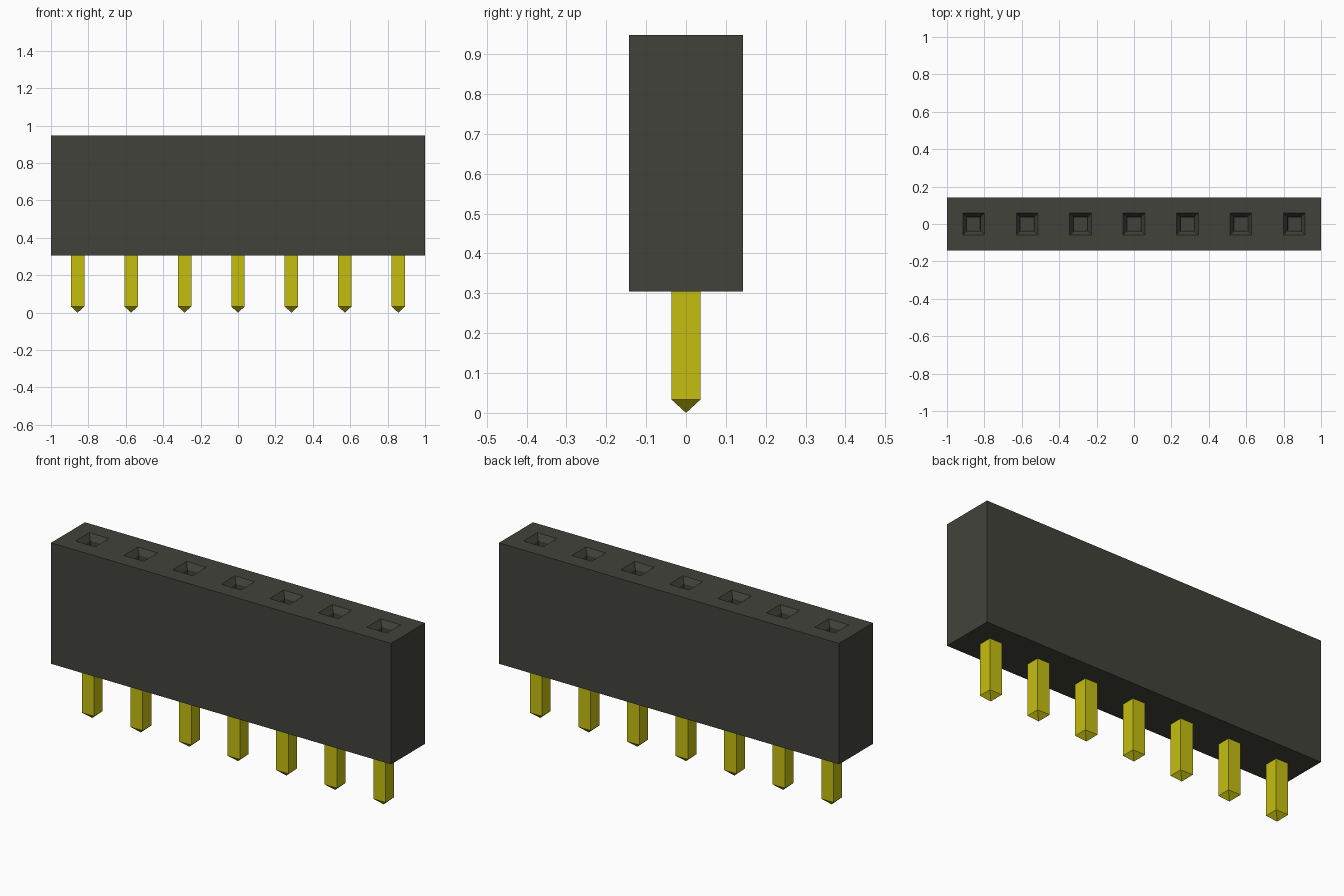
import bpy, bmesh
from mathutils import Matrix, Vector

if "Cube" in bpy.data.objects:
    bpy.data.objects.remove(bpy.data.objects["Cube"])

COUNT = 7
PITCH = 2 / COUNT
HALF_DEPTH = PITCH / 2
BASE, TOP = 0.305, 0.948
PIN_HALF, TIP = 0.036, 0.033


def make_material(name, rgb):
    mat = bpy.data.materials.new(name)
    mat.use_nodes = True
    mat.diffuse_color = (*rgb, 1)
    mat.node_tree.nodes["Principled BSDF"].inputs["Base Color"].default_value = (*rgb, 1)
    return mat


def make_object(name, bm, mat):
    bmesh.ops.recalc_face_normals(bm, faces=bm.faces)
    mesh = bpy.data.meshes.new(name)
    bm.to_mesh(mesh)
    bm.free()
    mesh.materials.append(mat)
    obj = bpy.data.objects.new(name, mesh)
    bpy.context.collection.objects.link(obj)
    return obj


def add_box(bm, size, centre):
    m = Matrix.Translation(centre) @ Matrix.Diagonal((*size, 1))
    return bmesh.ops.create_cube(bm, size=1, matrix=m)["verts"]


plastic = make_material("dark plastic", (0.055, 0.055, 0.044))
gold = make_material("yellow gold", (0.56, 0.52, 0.005))

# Housing: a block cut into one square cell per contact
bm = bmesh.new()
add_box(bm, (2, 2 * HALF_DEPTH, TOP - BASE), (0, 0, (TOP + BASE) / 2))
for i in range(1, COUNT):
    bmesh.ops.bisect_plane(bm, geom=bm.verts[:] + bm.edges[:] + bm.faces[:],
                           plane_co=(-1 + i * PITCH, 0, 0), plane_no=(1, 0, 0))

# Sockets: rim, sloping funnel, then a deep square hole
bm.normal_update()
cells = [f for f in bm.faces if f.normal.z > 0.9]
for half, z in ((0.058, TOP), (0.037, TOP - 0.03), (0.035, TOP - 0.30)):
    bmesh.ops.inset_individual(bm, faces=cells, thickness=0.02)
    for f in cells:
        c = f.calc_center_median()
        for v in f.verts:
            v.co = Vector((c.x + (half if v.co.x > c.x else -half),
                           half if v.co.y > 0 else -half, z))
    bm.normal_update()
make_object("housing", bm, plastic)

# Pins: square posts with pyramid points
for i in range(COUNT):
    bm = bmesh.new()
    verts = add_box(bm, (2 * PIN_HALF, 2 * PIN_HALF, BASE - TIP), (0, 0, (BASE + TIP) / 2))
    bottom = [f for f in bm.faces if f.calc_center_median().z < TIP + 0.001]
    apex = bmesh.ops.poke(bm, faces=bottom)["verts"][0]
    apex.co.z = 0
    pin = make_object(f"pin_{i + 1}", bm, gold)
    pin.location.x = (i - (COUNT - 1) / 2) * PITCH
